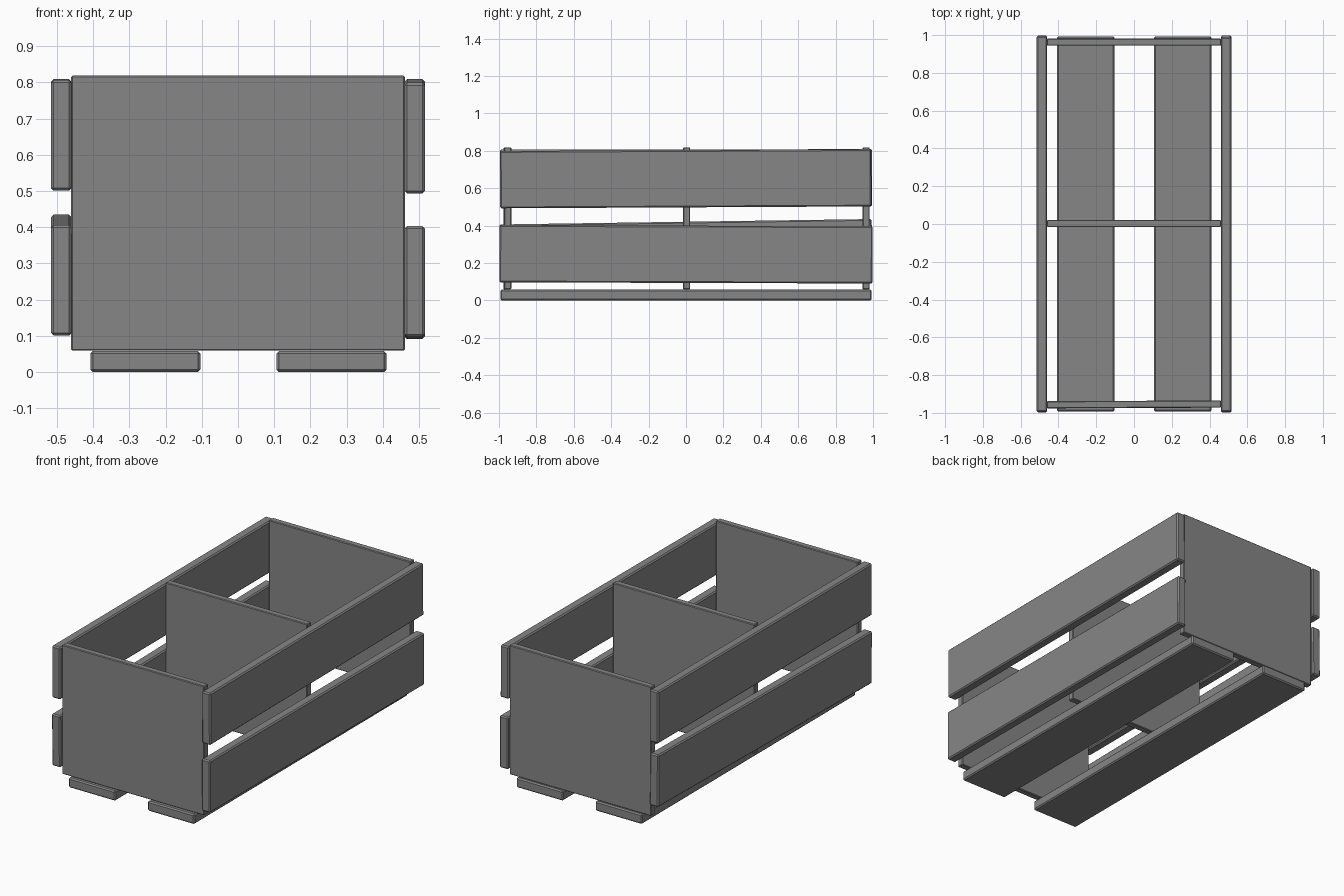
import bpy
import bmesh

if "Cube" in bpy.data.objects:
    bpy.data.objects.remove(bpy.data.objects["Cube"])

# Dark grey paint shared by every board
paint = bpy.data.materials.new("dark_grey")
paint.diffuse_color = (0.24, 0.24, 0.24, 1.0)
paint.use_nodes = True
paint.node_tree.nodes["Principled BSDF"].inputs["Base Color"].default_value = paint.diffuse_color


def board(name, center, size, bevel=0.007, tilt=0.0, yaw=0.0):
    """Rectangular plank with small chamfered edges."""
    bm = bmesh.new()
    bmesh.ops.create_cube(bm, size=1.0)
    bmesh.ops.scale(bm, vec=size, verts=bm.verts)
    mesh = bpy.data.meshes.new(name)
    bm.to_mesh(mesh)
    bm.free()
    mesh.materials.append(paint)
    obj = bpy.data.objects.new(name, mesh)
    bpy.context.collection.objects.link(obj)
    obj.location = center
    obj.rotation_euler = (tilt, 0, yaw)
    mod = obj.modifiers.new("chamfer", "BEVEL")
    mod.width = bevel
    mod.segments = 1
    return obj


# Upright panels: two ends and a central divider
for name, y, yaw in (("front_panel", -0.955, 0.004),
                     ("divider_panel", 0.003, 0.0),
                     ("back_panel", 0.963, 0.0)):
    board(name, (0, y, 0.439), (0.922, 0.038, 0.76), 0.004, yaw=yaw)

# Side slats, nailed on slightly crooked
for name, x, y, z, length, tilt in (
        ("right_upper_slat", 0.488, -0.002, 0.651, 1.985, 0.005),
        ("right_lower_slat", 0.488, 0.000, 0.247, 1.995, -0.003),
        ("left_upper_slat", -0.488, 0.000, 0.655, 1.990, 0.001),
        ("left_lower_slat", -0.488, 0.000, 0.268, 1.990, 0.0145)):
    board(name, (x, y, z), (0.056, length, 0.306), tilt=tilt)

# Floor slats
for name, x in (("floor_slat_left", -0.256), ("floor_slat_right", 0.258)):
    board(name, (x, 0, 0.029), (0.304, 1.985, 0.058))
